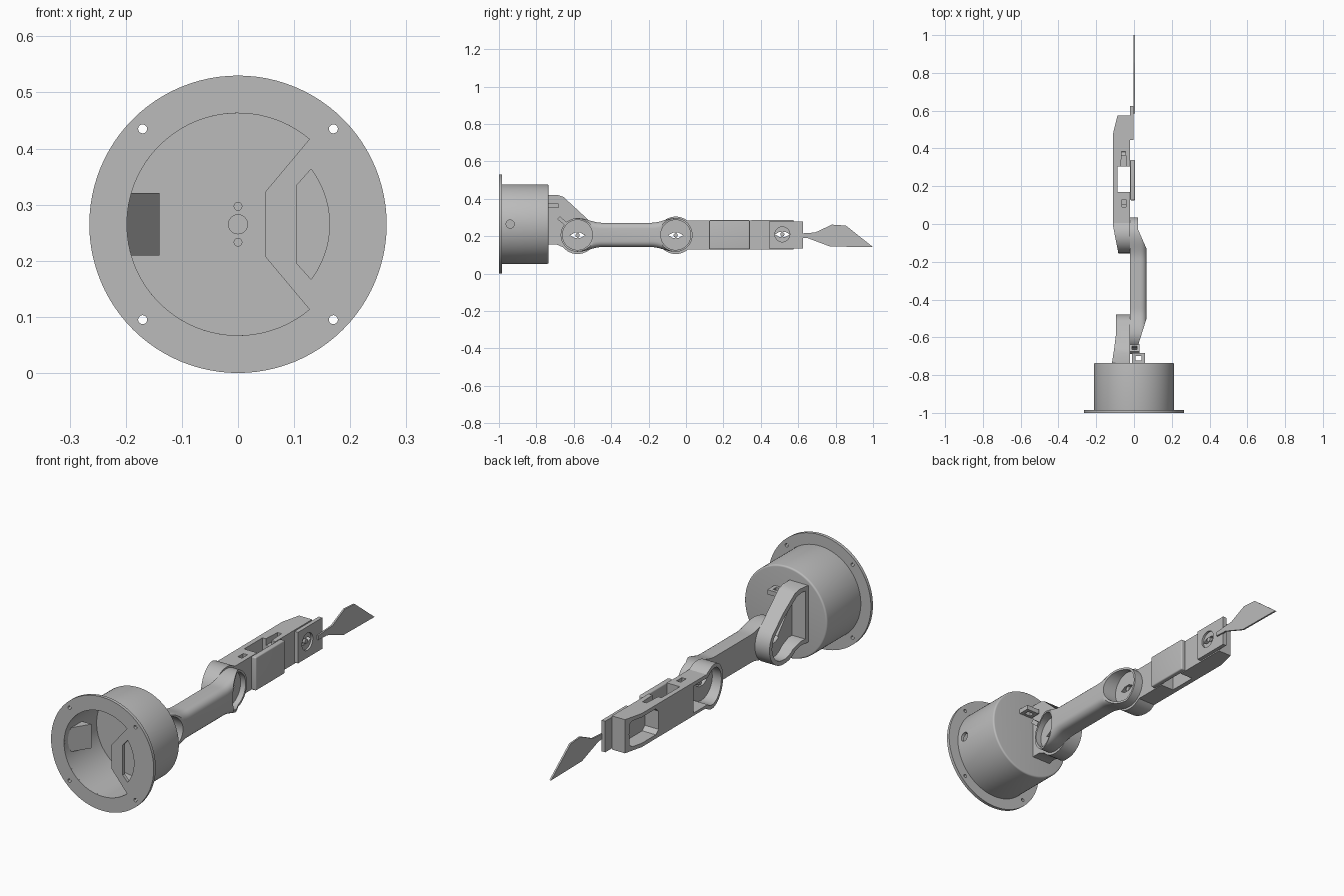
import bpy
import bmesh
from math import cos, sin, pi, radians

if "Cube" in bpy.data.objects:
    bpy.data.objects.remove(bpy.data.objects["Cube"])

grey = bpy.data.materials.new("plain grey")
grey.use_nodes = True
grey.diffuse_color = (0.5, 0.5, 0.5, 1)
grey.node_tree.nodes["Principled BSDF"].inputs["Base Color"].default_value = (0.5, 0.5, 0.5, 1)

PLACE = {"x": lambda u, v, t: (t, u, v),
         "y": lambda u, v, t: (u, t, v),
         "z": lambda u, v, t: (u, v, t)}


def arc(cu, cv, r, start=0, end=360, n=64):
    """Points on an arc; a full circle leaves out the repeated last point."""
    steps = n if end - start == 360 else n - 1
    return [(cu + r * cos(radians(start + (end - start) * i / steps)),
             cv + r * sin(radians(start + (end - start) * i / steps))) for i in range(n)]


def rect(u0, u1, v0, v1):
    return [(u0, v0), (u1, v0), (u1, v1), (u0, v1)]


def turned_rect(cu, cv, length, width, angle):
    c, s = cos(radians(angle)), sin(radians(angle))
    return [(cu + c * u - s * v, cv + s * u + c * v)
            for u, v in rect(-length / 2, length / 2, -width / 2, width / 2)]


def prism(name, outline, axis, lo, hi, bevel=0):
    """Extrude a flat outline along an axis."""
    bm = bmesh.new()
    face = bm.faces.new([bm.verts.new(PLACE[axis](u, v, lo)) for u, v in outline])
    top = bmesh.ops.extrude_face_region(bm, geom=[face])["geom"]
    shift = PLACE[axis](0, 0, hi - lo)
    bmesh.ops.translate(bm, vec=shift, verts=[g for g in top if isinstance(g, bmesh.types.BMVert)])
    bmesh.ops.recalc_face_normals(bm, faces=bm.faces)
    mesh = bpy.data.meshes.new(name)
    bm.to_mesh(mesh)
    bm.free()
    obj = bpy.data.objects.new(name, mesh)
    bpy.context.scene.collection.objects.link(obj)
    if bevel:
        mod = obj.modifiers.new("round", "BEVEL")
        mod.width, mod.segments = bevel, 5
        mod.limit_method, mod.angle_limit = "ANGLE", radians(40)
        mod.use_clamp_overlap = False
    return obj


def cutter(outline, axis, lo, hi):
    obj = prism("cutter", outline, axis, lo, hi)
    obj.hide_render = True
    return obj


def finish(obj, *cutters):
    """Cut, bake the modifiers, shade and colour one part."""
    for c in cutters:
        mod = obj.modifiers.new("cut", "BOOLEAN")
        mod.operation, mod.solver, mod.object = "DIFFERENCE", "EXACT", c
    bpy.context.view_layer.update()
    deps = bpy.context.evaluated_depsgraph_get()
    mesh = bpy.data.meshes.new_from_object(obj.evaluated_get(deps))
    obj.modifiers.clear()
    obj.data = mesh
    for c in cutters:
        bpy.data.objects.remove(c)
    mesh.materials.clear()
    mesh.materials.append(grey)
    mesh.shade_smooth()
    mesh.set_sharp_from_angle(angle=radians(30))
    return obj


MID = 0.265                       # height of the base axis
SHOULDER, ELBOW, WRIST = (-0.58, 0.205), (-0.055, 0.205), (0.515, 0.21)


def horn_slot(joint, lo, hi):
    """Lens-shaped slot for a motor horn."""
    y, z = joint
    outline = [(y - 0.04, z), (y - 0.015, z + 0.014), (y + 0.015, z + 0.014),
               (y + 0.04, z), (y + 0.015, z - 0.014), (y - 0.015, z - 0.014)]
    return cutter(outline, "x", lo, hi)


# Base: flange with a partly covered opening
opening = arc(0, MID, 0.198, 50, 310) + [(0.048, MID - 0.057), (0.048, MID + 0.057)]
window = arc(0, MID, 0.163, -37, 37, 24) + [(0.105, MID + 0.07), (0.105, MID - 0.07)]
bolts = [cutter(arc(0.17 * sx, MID + 0.17 * sz, 0.008, n=20), "y", -1.1, -0.9)
         for sx in (-1, 1) for sz in (-1, 1)]
finish(prism("base_flange", arc(0, MID, 0.265, n=96), "y", -1, -0.985),
       cutter(opening, "y", -1.1, -0.9), cutter(window, "y", -1.1, -0.9), *bolts)

# Base: hollow drum with cable hole and motor mount marks
finish(prism("base_drum", arc(0, MID, 0.213, n=96), "y", -0.995, -0.735, 0.008),
       cutter(arc(0, MID, 0.198, n=96), "y", -1.1, -0.76),
       cutter(arc(-0.94, MID, 0.022, n=32), "x", 0.1, 0.3),
       cutter(arc(0, MID, 0.017, n=32), "y", -0.8, -0.75),
       *[cutter(arc(0, MID + dz, 0.007, n=16), "y", -0.8, -0.75) for dz in (-0.032, 0.032)])
finish(prism("inner_wedge", [(-0.2, -0.975), (-0.14, -0.88), (-0.2, -0.88)], "z",
             MID - 0.056, MID + 0.056))

# Base: cable loop on the drum end
finish(prism("drum_loop", rect(-0.01, 0.058, -0.74, -0.682), "z", 0.352, 0.374),
       cutter(rect(0.008, 0.04, -0.722, -0.698), "z", 0.3, 0.4))


def shoulder_outline(d):
    y, z = SHOULDER
    return ([(-0.738 + d, 0.155 + d), (-0.738 + d, 0.42 - d), (-0.685 - d / 2, 0.42 - d),
             (-0.655 - d / 2, 0.41 - d)]
            + arc(y, z, 0.1 - d, 50, -140, 40) + [(-0.69, 0.155 + d)])


# Shoulder bracket: hollow shell open on its outer side
taper = [(-0.119, -0.75), (-0.105, -0.66), (-0.095, -0.58), (-0.095, -0.4), (-0.3, -0.4), (-0.3, -0.75)]
finish(prism("shoulder_bracket", shoulder_outline(0), "x", -0.118, -0.02),
       cutter(taper, "z", 0, 0.6),
       cutter(shoulder_outline(0.02), "x", -0.2, -0.045),
       cutter(turned_rect(-0.635, 0.285, 0.17, 0.06, 131), "x", -0.2, -0.03),
       horn_slot(SHOULDER, -0.2, 0))
finish(prism("shoulder_loop", turned_rect(-0.662, 0.283, 0.05, 0.02, -40), "x", -0.025, 0.03),
       cutter(turned_rect(-0.66, 0.283, 0.025, 0.06, -40), "x", -0.01, 0.015))

# Upper arm: waisted bar with a round cup at each end
upper, lower = [], []
y0, y1 = SHOULDER[0], ELBOW[0]
for i in range(41):
    y = y0 + (y1 - y0) * i / 40
    s = min(1, min(y - y0, y1 - y) / 0.13)
    h = 0.065 + 0.025 * (1 + cos(pi * s)) / 2
    upper.append((y, 0.207 + h))
    lower.append((y, 0.207 - h))
ends = [arc(y1, 0.207, 0.09, 90, -90, 40)[1:-1], arc(y0, 0.207, 0.09, 270, 90, 40)[1:-1]]
finish(prism("upper_arm", upper + ends[0] + lower[::-1] + ends[1], "x", -0.09, 0.067, 0.032),
       cutter(rect(-1, 1, -0.5, 0.8), "x", -0.3, -0.02),
       cutter([(0.024, -0.8), (0.024, -0.635), (0.068, -0.495), (0.3, -0.495), (0.3, -0.8)], "z", 0, 0.6),
       cutter([(0.022, 0.2), (0.022, -0.03), (0.068, -0.135), (0.3, -0.135), (0.3, 0.2)], "z", 0, 0.6),
       cutter(arc(y0, 0.207, 0.08), "x", -0.004, 0.2),
       cutter(arc(y1, 0.207, 0.08), "x", -0.004, 0.2),
       horn_slot(SHOULDER, -0.2, 0.1), horn_slot(ELBOW, -0.2, 0.1))

# Forearm: long case with two motor pockets and a through window
case = arc(*ELBOW, 0.1, 53, 311, 50) + [(0.575, 0.129), (0.575, 0.286)]
elbow_pocket = arc(*ELBOW, 0.082, 50, 310, 40) + [(0.1, 0.142), (0.1, 0.268)]
tip_pocket = [(0.36, 0.165), (0.38, 0.147), (0.535, 0.147), (0.55, 0.16),
              (0.55, 0.255), (0.535, 0.268), (0.38, 0.268), (0.36, 0.25)]
finish(prism("forearm", case, "x", -0.11, -0.02),
       cutter([(-0.085, 0.585), (-0.113, 0.47), (-0.3, 0.47), (-0.3, 0.585)], "z", 0, 0.6),
       cutter([(-0.08, -0.17), (-0.113, 0), (-0.3, 0), (-0.3, -0.17)], "z", 0, 0.6),
       cutter(elbow_pocket, "x", -0.2, -0.04),
       cutter(tip_pocket, "x", -0.2, -0.04),
       cutter(rect(-0.087, -0.01, 0.17, 0.305), "z", 0, 0.6),
       cutter(rect(-0.064, -0.042, 0.09, 0.13), "z", 0.25, 0.6),
       cutter([(-0.07, 0.3), (-0.04, 0.3), (-0.045, 0.385), (-0.065, 0.385)], "z", 0.255, 0.6),
       horn_slot(ELBOW, -0.2, 0), horn_slot(WRIST, -0.2, 0))
finish(prism("forearm_cover", rect(0.125, 0.34, 0.13, 0.286), "x", -0.02, 0.005, 0.006))

# Wrist plate with a ring-shaped horn seat
finish(prism("wrist_plate", rect(0.445, 0.625, 0.135, 0.28), "x", -0.0205, -0.002),
       cutter(arc(*WRIST, 0.04, n=40), "x", -0.012, 0.1),
       horn_slot(WRIST, -0.1, 0.1))

# Horn screws bridging each slot
for label, joint in (("shoulder", SHOULDER), ("elbow", ELBOW), ("wrist", WRIST)):
    finish(prism(label + "_screw", arc(*joint, 0.011, n=24), "x", -0.035, -0.008))
    y, z = joint
    finish(prism(label + "_horn_bar", rect(y - 0.004, y + 0.004, z - 0.016, z + 0.016),
                 "x", -0.03, -0.012))

# Flat pointed blade
blade = [(0.585, 0.193), (0.65, 0.19), (0.77, 0.145), (1.0, 0.142), (0.855, 0.257),
         (0.78, 0.262), (0.69, 0.22), (0.585, 0.213)]
finish(prism("blade", blade, "x", -0.003, 0.005))
